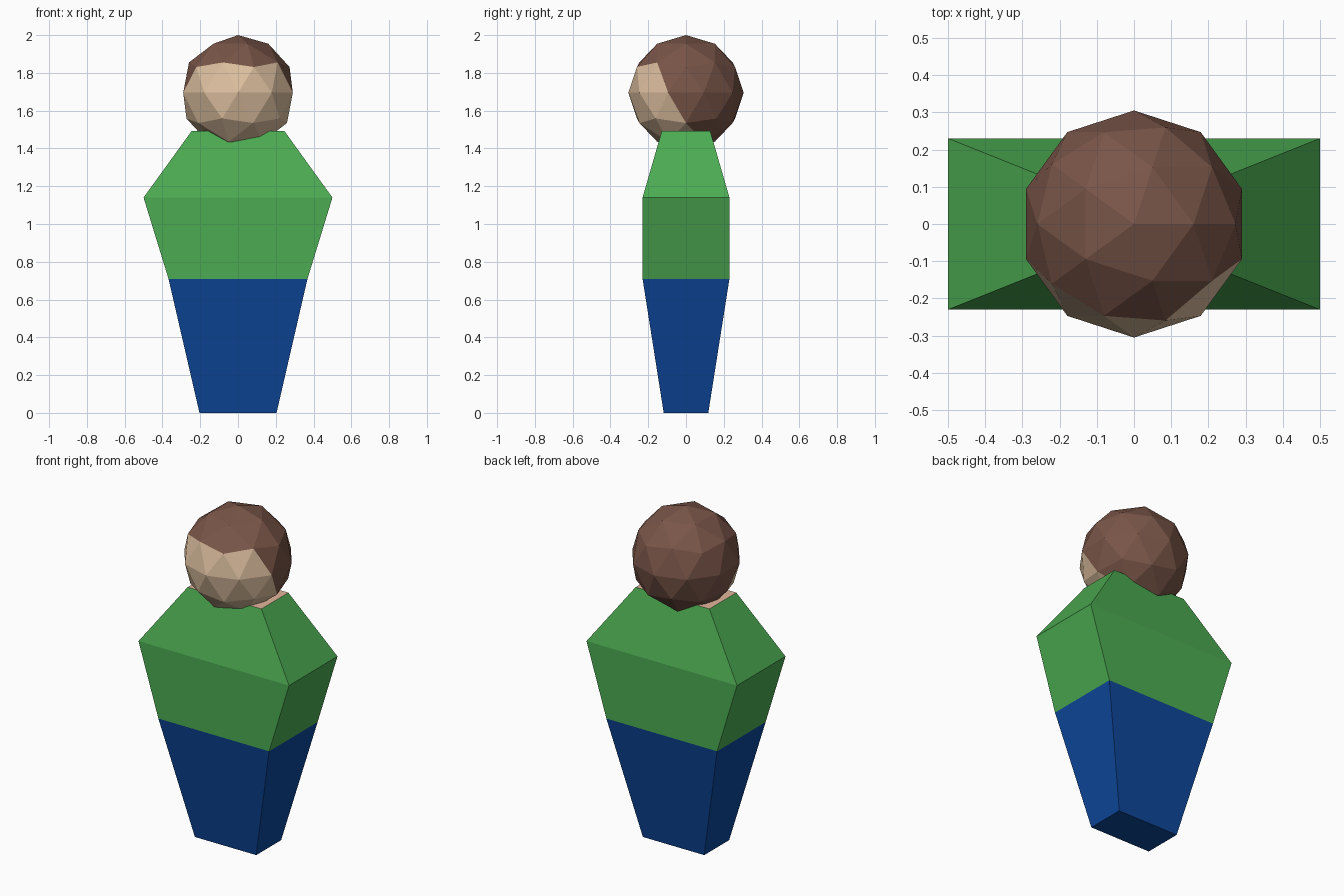
import bpy, bmesh

if "Cube" in bpy.data.objects:
    bpy.data.objects.remove(bpy.data.objects["Cube"])


def material(name, r, g, b):
    def lin(c):
        c /= 255
        return c / 12.92 if c <= 0.04045 else ((c + 0.055) / 1.055) ** 2.4
    m = bpy.data.materials.new(name)
    m.diffuse_color = (lin(r), lin(g), lin(b), 1)
    m.use_nodes = True
    m.node_tree.nodes["Principled BSDF"].inputs["Base Color"].default_value = m.diffuse_color
    return m


blue = material("trouser blue", 13, 71, 155)
green = material("shirt green", 76, 172, 82)
skin = material("skin", 222, 192, 160)
neck = material("neck skin", 226, 182, 154)
brown = material("hair brown", 121, 85, 72)


def finish(name, bm, mats):
    bmesh.ops.recalc_face_normals(bm, faces=bm.faces)
    me = bpy.data.meshes.new(name)
    bm.to_mesh(me)
    bm.free()
    for m in mats:
        me.materials.append(m)
    ob = bpy.data.objects.new(name, me)
    bpy.context.collection.objects.link(ob)
    return ob


# Body: rectangular sections (half width, half depth, height) joined upwards
sections = [(0.204, 0.118, 0), (0.368, 0.23, 0.71), (0.5, 0.23, 1.14), (0.245, 0.128, 1.493)]
bm = bmesh.new()
rings = [[bm.verts.new((sx * w, sy * d, z)) for sx, sy in ((-1, -1), (1, -1), (1, 1), (-1, 1))]
         for w, d, z in sections]
for k, (lo, hi) in enumerate(zip(rings, rings[1:])):
    for i in range(4):
        j = (i + 1) % 4
        f = bm.faces.new((lo[i], lo[j], hi[j], hi[i]))
        f.material_index = 0 if k == 0 else 1
bm.faces.new(rings[0][::-1])
bm.faces.new(rings[-1]).material_index = 2  # neck opening
finish("body", bm, [blue, green, neck])

# Head: low-poly ball, face area is the front below a sloping hairline
R = 0.305
bm = bmesh.new()
bmesh.ops.create_icosphere(bm, subdivisions=2, radius=R)
for f in bm.faces:
    c = f.calc_center_median() / R
    f.material_index = 1 if c.y + 0.6 * c.z < -0.4 else 0
head = finish("head", bm, [brown, skin])
head.location.z = 2 - R
